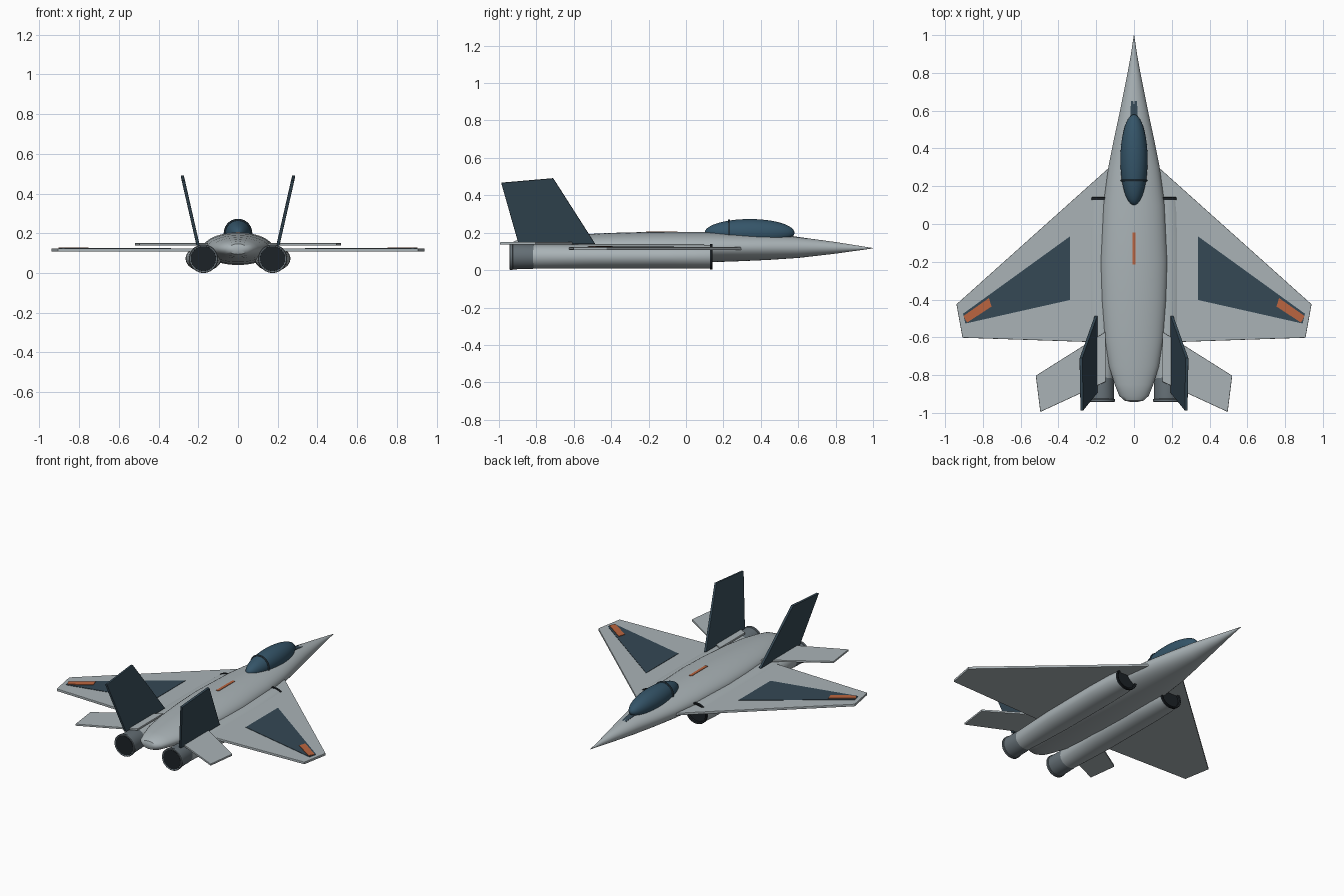
import bpy, bmesh, math
from mathutils import Vector

if "Cube" in bpy.data.objects:
    bpy.data.objects.remove(bpy.data.objects["Cube"])


def mat(name, rgb):
    m = bpy.data.materials.new(name)
    m.diffuse_color = (*rgb, 1)
    m.use_nodes = True
    m.node_tree.nodes["Principled BSDF"].inputs["Base Color"].default_value = m.diffuse_color
    return m


LIGHT = mat("light_grey", (0.40, 0.45, 0.47))
STEEL = mat("steel", (0.13, 0.16, 0.18))
NAVY = mat("navy", (0.035, 0.065, 0.09))
GLASS = mat("glass", (0.035, 0.09, 0.14))
BLACK = mat("black", (0.012, 0.016, 0.02))
ORANGE = mat("orange", (0.5, 0.13, 0.05))


def finish(name, bm, material, mirror=False, smooth=True, bevel=0):
    bmesh.ops.recalc_face_normals(bm, faces=bm.faces)
    me = bpy.data.meshes.new(name)
    bm.to_mesh(me)
    bm.free()
    ob = bpy.data.objects.new(name, me)
    bpy.context.collection.objects.link(ob)
    me.materials.append(material)
    if bevel:
        b = ob.modifiers.new("bevel", 'BEVEL')
        b.width, b.segments = bevel, 2
    if mirror:
        m = ob.modifiers.new("mirror", 'MIRROR')
        m.use_clip = False
        m.use_mirror_merge = False
    if smooth:
        bpy.ops.object.select_all(action='DESELECT')
        ob.select_set(True)
        bpy.context.view_layer.objects.active = ob
        bpy.ops.object.shade_smooth_by_angle(angle=math.radians(35))
    return ob


def loft(name, sections, material, cx=0, mirror=False, n=40):
    """Elliptical rings along y; each section is (y, half width, half height, centre z)."""
    bm = bmesh.new()
    rings = []
    for y, rx, rz, cz in sections:
        rings.append([bm.verts.new((cx + rx * math.cos(2 * math.pi * i / n), y,
                                    cz + rz * math.sin(2 * math.pi * i / n))) for i in range(n)])
    for a, b in zip(rings, rings[1:]):
        for i in range(n):
            j = (i + 1) % n
            bm.faces.new((a[i], a[j], b[j], b[i]))
    bm.faces.new(rings[0])
    bm.faces.new(rings[-1])
    return finish(name, bm, material, mirror)


def prism(name, outline, offset, material, mirror=True, bevel=0.0):
    """Planar outline of 3D points thickened by an offset vector."""
    bm = bmesh.new()
    face = bm.faces.new([bm.verts.new(p) for p in outline])
    new = bmesh.ops.extrude_face_region(bm, geom=[face])["geom"]
    bmesh.ops.translate(bm, vec=Vector(offset),
                        verts=[v for v in new if isinstance(v, bmesh.types.BMVert)])
    return finish(name, bm, material, mirror, False, bevel)


def flat(name, pts, z0, z1, material, **kw):
    return prism(name, [(x, y, z0) for x, y in pts], (0, 0, z1 - z0), material, **kw)


# Fuselage
loft("fuselage", [(1.0, .001, .001, .117), (.9, .016, .016, .118), (.8, .034, .031, .119),
                  (.6, .074, .056, .121), (.45, .106, .066, .121), (.3, .136, .073, .121),
                  (.1, .163, .081, .122), (-.2, .178, .082, .122), (-.4, .172, .077, .122),
                  (-.6, .157, .067, .122), (-.75, .133, .056, .122), (-.85, .102, .047, .121),
                  (-.91, .078, .038, .12), (-.935, .05, .026, .12), (-.942, .02, .012, .12)], LIGHT)

# Canopy, its frame hoop and the anti-glare strip ahead of it
canopy = []
for i in range(25):
    t = math.pi * (i + .15) / 24.3
    canopy.append((.34 + .24 * math.cos(t), .072 * math.sin(t), .073 * math.sin(t), .2))
loft("canopy", canopy, GLASS)
bm = bmesh.new()
k = math.sqrt(1 - (.11 / .24) ** 2)
path = [(math.cos(a), math.sin(a)) for a in (2 * math.pi * i / 40 for i in range(40))]
hoop = []
for c, s in path:
    hoop.append([bm.verts.new(((.073 * k + .006 * math.cos(b)) * c, .23 + .006 * math.sin(b),
                               .2 + (.074 * k + .006 * math.cos(b)) * s))
                 for b in (2 * math.pi * j / 8 for j in range(8))])
for i in range(40):
    p, q = hoop[i], hoop[(i + 1) % 40]
    for j in range(8):
        bm.faces.new((p[j], p[(j + 1) % 8], q[(j + 1) % 8], q[j]))
finish("canopy_frame", bm, NAVY)
prism("glare_strip", [(-.022, .52, .186), (.022, .52, .186), (.016, .65, .167), (-.016, .65, .167)],
      (0, 0, .003), NAVY, mirror=False)

# Engine nacelles with dark intakes
EX, EZ = .174, .072
loft("nacelle", [(.10, .064, .056, EZ), (.135, .066, .058, EZ), (.14, .072, .063, EZ),
                 (.06, .084, .064, EZ), (-.1, .09, .064, EZ), (-.5, .088, .064, EZ),
                 (-.7, .076, .064, EZ), (-.82, .066, .064, EZ)], LIGHT, EX, True)
loft("intake_lip", [(.128, .07, .06, EZ), (.128, .076, .068, EZ), (.14, .076, .068, EZ),
                    (.143, .073, .065, EZ), (.14, .064, .056, EZ), (.11, .062, .054, EZ)],
     BLACK, EX, True)

# Exhaust nozzles with end rings and dark interiors
loft("nozzle", [(-.80, .064, .062, EZ), (-.825, .067, .066, EZ), (-.935, .069, .068, EZ)],
     STEEL, EX, True)
loft("nozzle_ring", [(-.925, .068, .068, EZ), (-.928, .073, .072, EZ), (-.940, .073, .072, EZ),
                     (-.943, .070, .069, EZ), (-.940, .064, .063, EZ)], STEEL, EX, True)
loft("exhaust_core", [(-.938, .064, .063, EZ), (-.9415, .063, .062, EZ)], BLACK, EX, True)

# Main wings with dark inlays and orange tip marks
flat("wing", [(.08, .345), (.94, -.425), (.908, -.602), (.08, -.63)], .107, .123, LIGHT, bevel=.003)
flat("wing_inlay", [(.338, -.065), (.905, -.475), (.893, -.527), (.338, -.402)], .121, .1255, NAVY)
flat("wing_tip_mark", [(.768, -.392), (.754, -.437), (.884, -.522), (.903, -.487)],
     .123, .129, ORANGE)

# Tailplanes
flat("tailplane", [(.15, -.57), (.52, -.803), (.496, -.995), (.15, -.835)], .137, .15, LIGHT,
     bevel=.003)

# Canted tail fins
prism("tail_fin", [(.193, -.485, .14), (.273, -.71, .492), (.268, -.988, .468), (.193, -.895, .14)],
      (.016, 0, -.002), NAVY, bevel=.003)

# Spine mark following the top of the fuselage
prism("spine_mark", [(-.009, -.045, .198), (.009, -.045, .198), (.009, -.215, .199),
                     (-.009, -.215, .199)], (0, 0, .008), ORANGE, mirror=False)
